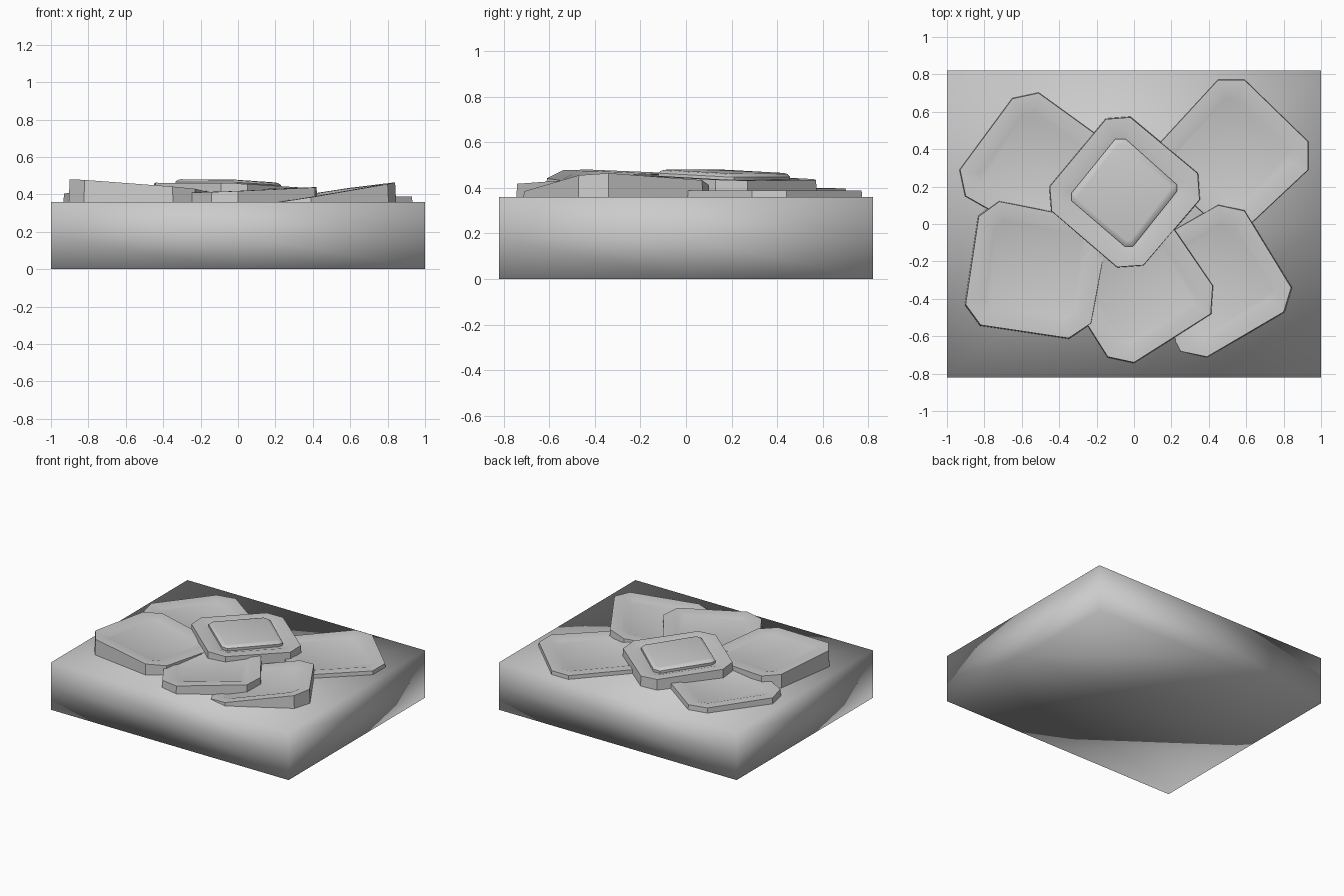
import bpy, bmesh, math
from mathutils import Vector

if "Cube" in bpy.data.objects:
    bpy.data.objects.remove(bpy.data.objects["Cube"])


def finish(bm, name, angle=30):
    bmesh.ops.recalc_face_normals(bm, faces=bm.faces)
    mesh = bpy.data.meshes.new(name)
    bm.to_mesh(mesh)
    bm.free()
    ob = bpy.data.objects.new(name, mesh)
    bpy.context.collection.objects.link(ob)
    bpy.ops.object.select_all(action='DESELECT')
    ob.select_set(True)
    bpy.context.view_layer.objects.active = ob
    if angle:
        bpy.ops.object.shade_smooth_by_angle(angle=math.radians(angle))
    else:
        bpy.ops.object.shade_smooth()
    return ob


def prism(pts, top, bottom_z=0.3, flare=1.0):
    """Closed prism whose top follows the tilted plane function top(x, y)."""
    bm = bmesh.new()
    cx = sum(p[0] for p in pts) / len(pts)
    cy = sum(p[1] for p in pts) / len(pts)
    area = sum(a[0] * b[1] - b[0] * a[1] for a, b in zip(pts, pts[1:] + pts[:1]))
    if area < 0:
        pts = pts[::-1]
    up = [bm.verts.new((x, y, top(x, y))) for x, y in pts]
    lo = [bm.verts.new((cx + (x - cx) * flare, cy + (y - cy) * flare, bottom_z)) for x, y in pts]
    n = len(pts)
    face = bm.faces.new(up)
    bm.faces.new(lo[::-1])
    for i in range(n):
        j = (i + 1) % n
        bm.faces.new((lo[i], lo[j], up[j], up[i]))
    bm.normal_update()
    return bm, face


def plane(x0, y0, z0, sx, sy):
    return lambda x, y: z0 + sx * (x - x0) + sy * (y - y0)


def stone(name, pts, top):
    """Slab with chamfered corners, flat rim and shallow sunken panel."""
    bm, face = prism(pts, top, flare=1.02)
    bmesh.ops.inset_region(bm, faces=[face], thickness=0.075)
    bmesh.ops.inset_region(bm, faces=[face], thickness=0.03, depth=-0.009)
    return finish(bm, name)


# base block, softly shaded
bm = bmesh.new()
bmesh.ops.create_cube(bm, size=1)
for v in bm.verts:
    v.co = Vector((v.co.x * 2, v.co.y * 1.64, (v.co.z + 0.5) * 0.36))
bmesh.ops.subdivide_edges(bm, edges=bm.edges[:], cuts=1, use_grid_fill=True)
finish(bm, "base_block", angle=0)

# ring of overlapping slabs
stone("back_left_slab",
      [(-.65, .67), (-.51, .70), (-.15, .44), (-.13, .32),
       (-.40, -.03), (-.53, -.06), (-.90, .15), (-.93, .29)],
      plane(-.5, .35, .402, -.005, -.015))
stone("back_right_slab",
      [(.45, .77), (.59, .77), (.93, .44), (.93, .29),
       (.60, -.02), (.46, -.02), (.10, .30), (.10, .39)],
      plane(.5, .4, .388, 0, 0))
stone("front_right_slab",
      [(.25, -.68), (.39, -.71), (.80, -.47), (.84, -.34),
       (.59, .07), (.45, .10), (.06, -.12), (.02, -.25)],
      plane(.82, -.4, .46, .159, .022))
stone("front_middle_slab",
      [(0, -.74), (.41, -.48), (.42, -.33), (.18, .02),
       (.05, .05), (-.35, -.20), (-.38, -.33), (-.14, -.71)],
      plane(.42, -.4, .438, .04, .01))
stone("front_left_slab",
      [(-.90, -.43), (-.82, -.54), (-.35, -.61), (-.23, -.53),
       (-.15, -.10), (-.22, .02), (-.72, .12), (-.83, .04)],
      plane(-.87, -.5, .48, -.08, -.03))

# raised central slab
centre_top = plane(-.05, .17, .447, -.031, -.03)
stone("centre_slab",
      [(-.15, .56), (-.02, .57), (.34, .27), (.35, .13),
       (.05, -.22), (-.09, -.23), (-.44, .07), (-.45, .20)], centre_top)

# cushion sitting in the central slab
bm, face = prism([(-.10, .455), (-.045, .455), (.23, .21), (.23, .175),
                  (-.005, -.12), (-.05, -.12), (-.335, .125), (-.335, .165)],
                 lambda x, y: centre_top(x, y) + .010, bottom_z=.40)
bmesh.ops.inset_region(bm, faces=[face], thickness=.014, depth=.011)
bmesh.ops.inset_region(bm, faces=[face], thickness=.020, depth=.004)
finish(bm, "centre_cushion", angle=45)
